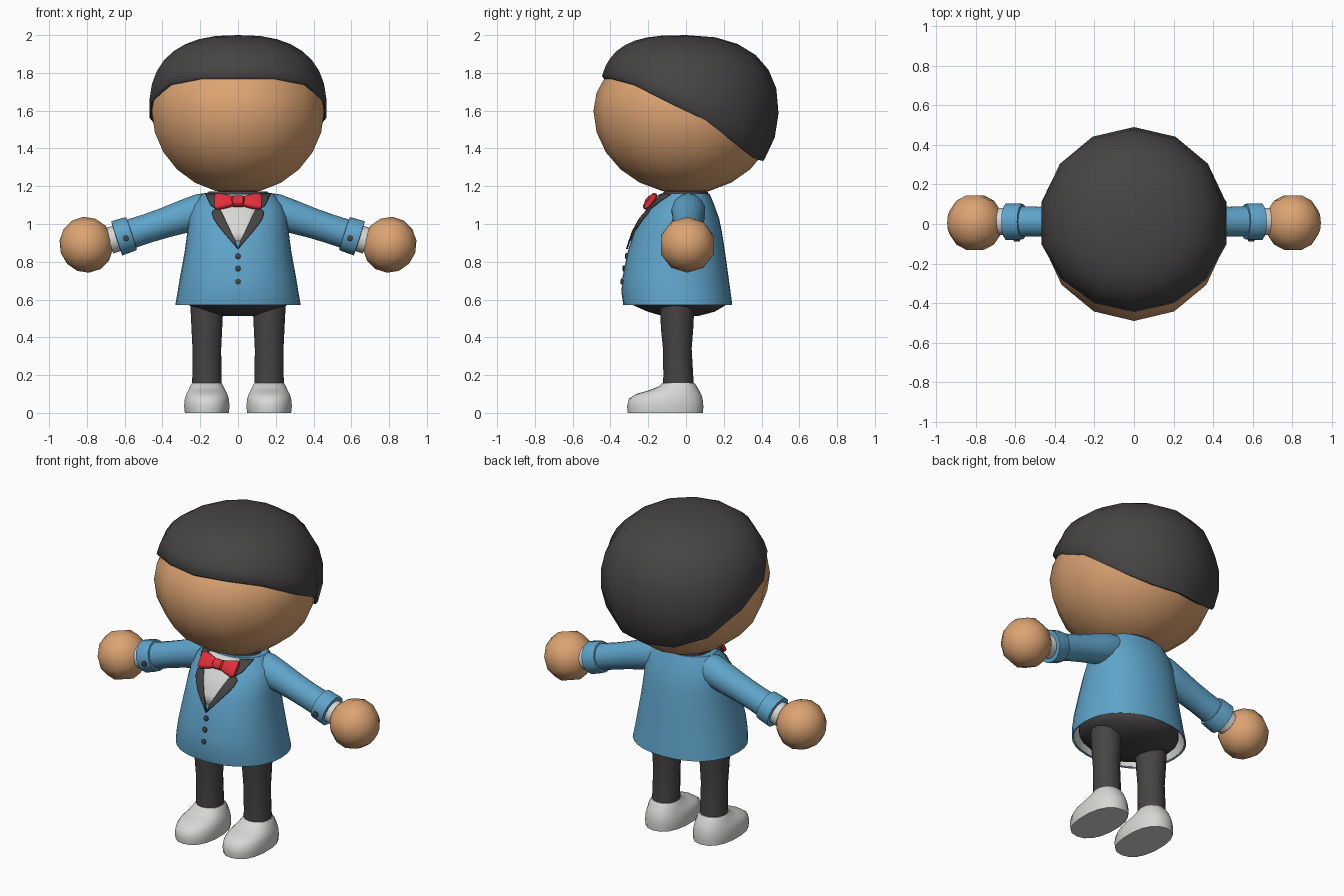
import bpy, bmesh, math
from mathutils import Matrix, Vector

if "Cube" in bpy.data.objects:
    bpy.data.objects.remove(bpy.data.objects["Cube"])


def material(name, rgb):
    m = bpy.data.materials.new(name)
    m.diffuse_color = (*rgb, 1)
    m.use_nodes = True
    m.node_tree.nodes["Principled BSDF"].inputs["Base Color"].default_value = m.diffuse_color
    return m


SKIN = material("skin tan", (0.72, 0.37, 0.17))
DARK = material("charcoal", (0.062, 0.057, 0.057))
BLUE = material("jacket blue", (0.115, 0.37, 0.59))
WHITE = material("off white", (0.68, 0.68, 0.67))
RED = material("bow red", (0.75, 0.028, 0.04))


def finish(bm, name, mats, angle=50, closed=True):
    bmesh.ops.remove_doubles(bm, verts=bm.verts, dist=0.0005)
    if closed:
        bmesh.ops.recalc_face_normals(bm, faces=bm.faces)
    me = bpy.data.meshes.new(name)
    bm.to_mesh(me)
    bm.free()
    for m in mats:
        me.materials.append(m)
    ob = bpy.data.objects.new(name, me)
    bpy.context.collection.objects.link(ob)
    bpy.ops.object.select_all(action='DESELECT')
    ob.select_set(True)
    bpy.context.view_layer.objects.active = ob
    bpy.ops.object.shade_smooth_by_angle(angle=math.radians(angle))
    return ob


def skin_rings(rings, caps=True):
    """Bridge equal-length rings of points into a bmesh."""
    bm = bmesh.new()
    vs = [[bm.verts.new(p) for p in r] for r in rings]
    n = len(vs[0])
    for a, b in zip(vs, vs[1:]):
        for i in range(n):
            bm.faces.new((a[i], a[(i + 1) % n], b[(i + 1) % n], b[i]))
    if caps:
        bm.faces.new(vs[0])
        bm.faces.new(vs[-1])
    return bm


def power(v, e):
    return math.copysign(abs(v) ** e, v)


def loft(name, rows, mat, segs=16, n=2.0, mx=None, caps=True, x=0, angle=50):
    """Rows are (z, half width, y front, y back)."""
    rings = []
    for z, rx, y0, y1 in rows:
        ring = []
        for i in range(segs):
            a = 2 * math.pi * i / segs - math.pi / 2
            p = Vector((x + rx * power(math.cos(a), 2 / n),
                        (y0 + y1) / 2 + (y1 - y0) / 2 * power(math.sin(a), 2 / n), z))
            ring.append(mx @ p if mx else p)
        rings.append(ring)
    return finish(skin_rings(rings, caps), name, [mat], angle)


def tube(name, rows, mat, mx, segs=14, angle=50):
    """Round loft, rows are (z, radius)."""
    return loft(name, [(z, r, -r, r) for z, r in rows], mat, segs, mx=mx, angle=angle)


def lerp(table, t):
    for a, b in zip(table, table[1:]):
        if t <= b[0]:
            k = max(0, (t - a[0]) / (b[0] - a[0]))
            return [p + (q - p) * k for p, q in zip(a, b)]
    return list(table[-1])


# Head
rows = []
for i in range(13):
    p = math.pi * (i / 12 - 0.5)
    c, s = max(math.cos(p), 0.0001), math.sin(p)
    rows.append((1.6 + s * (0.44 if s < 0 else 0.37), 0.468 * c, -0.49 * c, 0.48 * c))
loft("head", rows, SKIN, 14, caps=False)
loft("neck", [(1.08, 0.1, -0.1, 0.1), (1.22, 0.11, -0.11, 0.11)], SKIN, 14)

# Hair cap with a slanted hairline
HAIRLINE = [(-0.5, 1.785), (-0.36, 1.78), (-0.28, 1.75), (-0.1, 1.66), (0.1, 1.57),
            (0.37, 1.36), (0.5, 1.33)]


def hair_point(az, phi):
    c, s = math.cos(az), math.sin(az)
    n = 2.35 + 0.65 * max(0, -s)
    if phi < 0:
        n = 2.1
    h = max(math.cos(phi), 0) ** (2 / n)
    v = power(math.sin(phi), 2 / n)
    return Vector((0.482 * c * h, (0.46 if s < 0 else 0.49) * s * h,
                   1.6 + v * (0.4 if v > 0 else 0.46)))


columns = []
for i in range(14):
    az = 2 * math.pi * i / 14 - math.pi / 2
    lo, hi = -1.3, 1.5
    for _ in range(30):
        mid = (lo + hi) / 2
        p = hair_point(az, mid)
        if p.z > lerp(HAIRLINE, p.y)[1]:
            hi = mid
        else:
            lo = mid
    col = [hair_point(az, math.pi / 2 + (hi - math.pi / 2) * k / 8) for k in range(9)]
    e = col[-1]
    col.append(Vector((e.x * 0.975, e.y * 0.975, e.z - 0.015)))
    col.append(Vector((e.x * 0.88, e.y * 0.88, e.z + 0.005)))
    columns.append(col)
finish(skin_rings(list(zip(*columns)), False), "hair", [DARK], 60)

# Jacket body, with a pale lining inside the hem
JACKET = [(0.57, 0.332, -0.332, 0.245), (0.64, 0.32, -0.342, 0.236), (0.72, 0.307, -0.336, 0.225),
          (0.85, 0.283, -0.31, 0.207), (0.96, 0.268, -0.275, 0.19), (1.03, 0.26, -0.24, 0.175),
          (1.1, 0.238, -0.185, 0.15), (1.16, 0.19, -0.135, 0.125)]
JN = 2.2
loft("jacket", [(0.575, 0.322, -0.322, 0.235)] + JACKET, BLUE, 32, JN, caps=False)
loft("jacket_lining", [(0.572, 0.324, -0.324, 0.237), (0.68, 0.295, -0.315, 0.215)],
     WHITE, 32, JN, caps=False)
loft("jacket_top", [(1.155, 0.19, -0.135, 0.125), (1.162, 0.186, -0.131, 0.121)], BLUE, 32, JN)
loft("collar", [(1.13, 0.165, -0.135, 0.115), (1.172, 0.155, -0.118, 0.118)], DARK, 24, caps=True)


def front_y(x, z):
    _, rx, y0, y1 = lerp(JACKET, z)
    k = max(0, 1 - (abs(x) / rx) ** JN) ** (1 / JN)
    return (y0 + y1) / 2 - (y1 - y0) / 2 * k


def plate(name, rows, mat, lift, thick):
    """Thin plate on the jacket front, rows are (z, x left, x right)."""
    bm = bmesh.new()
    grid = [[bm.verts.new((x, front_y(x, z) - lift, z))
             for x in [a + (b - a) * k / 6 for k in range(7)]] for z, a, b in rows]
    for r, q in zip(grid, grid[1:]):
        for k in range(6):
            bm.faces.new((r[k], r[k + 1], q[k + 1], q[k]))
    ob = finish(bm, name, [mat], 40, closed=False)
    mod = ob.modifiers.new("thickness", 'SOLIDIFY')
    mod.thickness, mod.offset = thick, 0


def v_neck(z):
    return max(0.0, min(0.105, 0.1 * (z - 0.88) / 0.21))


# Shirt front and lapels
LAPEL = [(1.158, 0.17), (1.13, 0.16), (1.10, 0.145), (1.08, 0.118), (1.06, 0.137), (1.03, 0.13),
         (1.0, 0.112), (0.96, 0.08), (0.91, 0.037), (0.868, 0.002)]
plate("shirt_front", [(z, -v_neck(z) - 0.01, v_neck(z) + 0.01) for z, _ in LAPEL[:-1]],
      WHITE, 0.003, 0.005)
for s, side in ((-1, "left"), (1, "right")):
    plate("lapel_" + side, [(z, s * v_neck(z), s * xo) for z, xo in LAPEL], DARK, 0.009, 0.009)

# Front buttons
FACING = Matrix.Rotation(math.pi / 2, 4, 'X')
for i, z in enumerate((0.83, 0.765, 0.695)):
    tube(f"front_button_{i + 1}", [(-0.01, 0.016), (0.005, 0.016), (0.009, 0.01)], DARK,
         Matrix.Translation((0, front_y(0, z), z)) @ FACING, 10)

# Bow tie: lofted along x, leaning back with the chest
BOW = Matrix.Translation((0, -0.19, 1.12)) @ Matrix.Rotation(math.radians(-38), 4, 'X')
ALONG_X = Matrix(((0, 0, 1, 0), (0, 1, 0, 0), (1, 0, 0, 0), (0, 0, 0, 1)))
for s, side in ((-1, "left"), (1, "right")):
    loft("bow_wing_" + side, [(s * 0.02, 0.026, -0.014, 0.014), (s * 0.06, 0.04, -0.02, 0.02),
                              (s * 0.105, 0.052, -0.02, 0.02), (s * 0.125, 0.045, -0.012, 0.012)],
         RED, 12, 3, BOW @ ALONG_X)
loft("bow_knot", [(-0.034, 0.02, -0.016, 0.016), (-0.026, 0.03, -0.026, 0.022),
                  (0.026, 0.03, -0.026, 0.022), (0.034, 0.02, -0.016, 0.016)],
     RED, 12, 3, BOW @ ALONG_X)

# Trouser seat
loft("trouser_seat", [(0.64, 0.3, -0.31, 0.215), (0.6, 0.295, -0.305, 0.215),
                      (0.57, 0.26, -0.28, 0.21), (0.535, 0.19, -0.2, 0.15),
                      (0.512, 0.1, -0.12, 0.06)], DARK, 24)

for s, side in ((-1, "left"), (1, "right")):
    # Legs and shoes
    loft("leg_" + side, [(0.14, 0.08, -0.122, 0.042), (0.2, 0.079, -0.12, 0.038),
                         (0.34, 0.078, -0.122, 0.03), (0.44, 0.083, -0.132, 0.038),
                         (0.58, 0.09, -0.14, 0.045)], DARK, 14, x=s * 0.165)
    loft("shoe_" + side, [(0, 0.118, -0.308, 0.09), (0.035, 0.122, -0.312, 0.092),
                          (0.075, 0.118, -0.302, 0.088), (0.1, 0.11, -0.265, 0.08),
                          (0.118, 0.1, -0.2, 0.07), (0.14, 0.09, -0.145, 0.058),
                          (0.158, 0.08, -0.125, 0.045)], WHITE, 18, 2.3, x=s * 0.165)

    # Sleeve, cuff, shirt cuff and hand share one sloping axis
    axis = Vector((s * 1.0, 0, -0.325)).normalized()
    arm = Matrix.Translation((s * 0.1, 0.012, 1.1)) @ axis.to_track_quat('Z', 'Y').to_matrix().to_4x4()
    tube("sleeve_" + side, [(0, 0.075), (0.1, 0.092), (0.19, 0.088), (0.3, 0.08), (0.4, 0.077),
                            (0.5, 0.078)], BLUE, arm)
    tube("cuff_" + side, [(0.485, 0.07), (0.487, 0.089), (0.5, 0.093), (0.57, 0.095),
                          (0.572, 0.06)], BLUE, arm)
    tube("shirt_cuff_" + side, [(0.55, 0.07), (0.612, 0.07)], WHITE, arm)
    tube("wrist_" + side, [(0.58, 0.055), (0.67, 0.06)], SKIN, arm)
    hand = Matrix.Translation((s * 0.803, 0.007, 0.89)) @ axis.to_track_quat('Z', 'Y').to_matrix().to_4x4()
    tube("hand_" + side, [(-0.142 * math.cos(math.pi * i / 7),
                           0.149 * max(math.sin(math.pi * i / 7), 0.0005)) for i in range(8)],
         SKIN, hand, 10)
    tube("cuff_button_" + side, [(-0.012, 0.017), (0.007, 0.017), (0.01, 0.011)], DARK,
         Matrix.Translation((s * 0.593, -0.079, 0.925)) @ FACING, 10)
